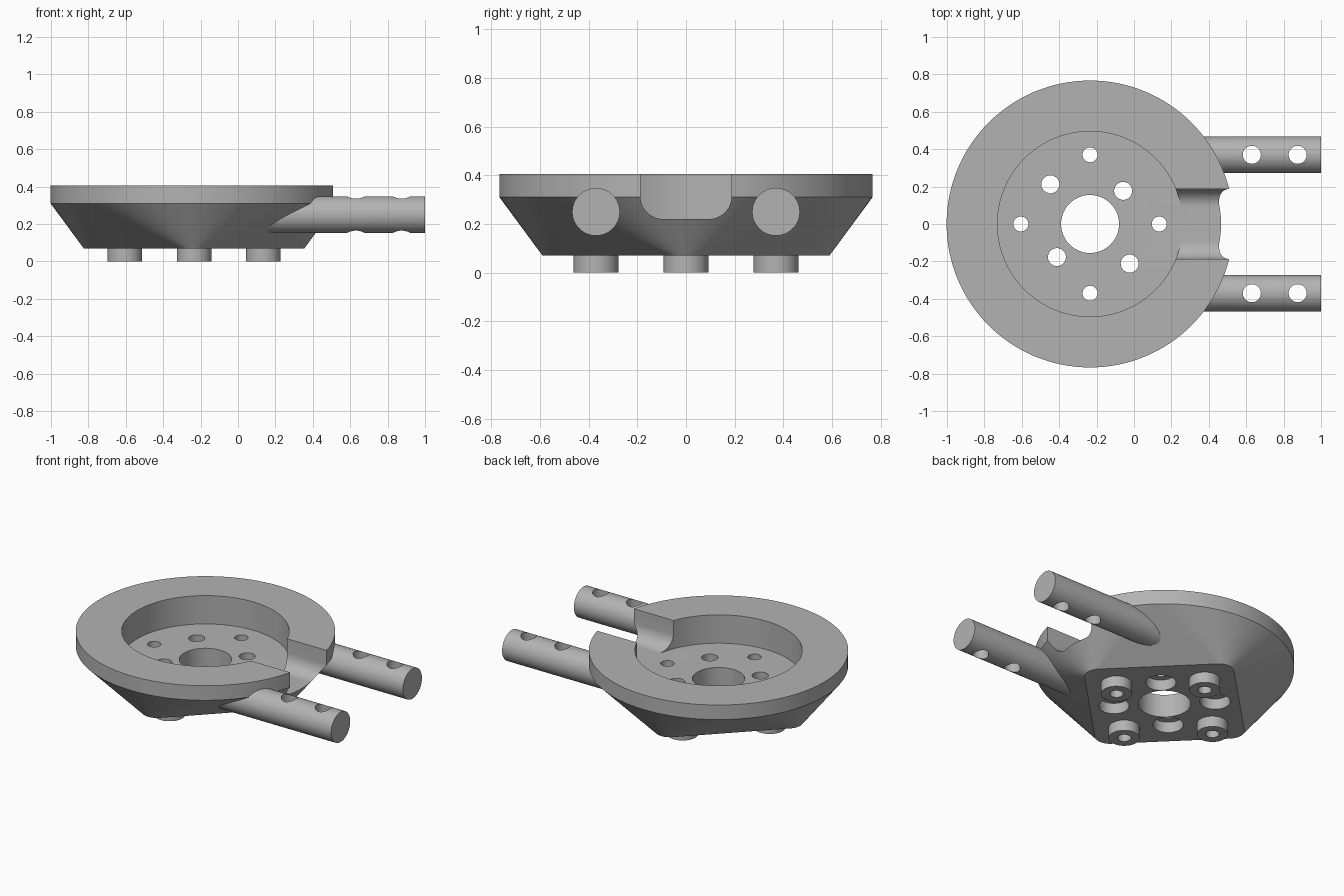
import bpy, bmesh, math
from mathutils import Matrix, Vector

if "Cube" in bpy.data.objects:
    bpy.data.objects.remove(bpy.data.objects["Cube"], do_unlink=True)

CX = -0.235          # centre of the round body
FLOOR, BASE, TOP = 0.22, 0.07, 0.405

grey = bpy.data.materials.new("light_grey")
grey.use_nodes = True
grey.diffuse_color = (0.45, 0.45, 0.45, 1)
grey.node_tree.nodes["Principled BSDF"].inputs["Base Color"].default_value = (0.45, 0.45, 0.45, 1)


def make_object(name, bm):
    bmesh.ops.recalc_face_normals(bm, faces=bm.faces)
    mesh = bpy.data.meshes.new(name)
    bm.to_mesh(mesh)
    bm.free()
    mesh.materials.append(grey)
    obj = bpy.data.objects.new(name, mesh)
    bpy.context.collection.objects.link(obj)
    return obj


def loft(name, rings):
    """Skin a stack of closed rings and cap both ends."""
    bm = bmesh.new()
    loops = [[bm.verts.new(p) for p in ring] for ring in rings]
    n = len(loops[0])
    for a, b in zip(loops, loops[1:]):
        for i in range(n):
            j = (i + 1) % n
            bm.faces.new((a[i], a[j], b[j], b[i]))
    bm.faces.new(loops[0])
    bm.faces.new(loops[-1])
    bmesh.ops.remove_doubles(bm, verts=bm.verts, dist=1e-5)
    return make_object(name, bm)


def cylinder(name, radius, start, end, segments=48):
    start, end = Vector(start), Vector(end)
    axis = end - start
    bm = bmesh.new()
    turn = axis.to_track_quat('Z', 'Y').to_matrix().to_4x4()
    bmesh.ops.create_cone(bm, cap_ends=True, segments=segments, radius1=radius, radius2=radius,
                          depth=axis.length, matrix=Matrix.Translation((start + end) / 2) @ turn)
    return make_object(name, bm)


def cut(target, cutters):
    """Subtract each cutter and discard it."""
    bpy.context.view_layer.objects.active = target
    for cutter in cutters:
        mod = target.modifiers.new("cut", 'BOOLEAN')
        mod.operation, mod.solver, mod.object = 'DIFFERENCE', 'EXACT', cutter
        bpy.ops.object.modifier_apply(modifier=mod.name)
        bpy.data.objects.remove(cutter, do_unlink=True)


def finish(obj):
    bpy.ops.object.select_all(action='DESELECT')
    obj.select_set(True)
    bpy.context.view_layer.objects.active = obj
    bpy.ops.object.shade_smooth_by_angle(angle=math.radians(30))


def ring(z, corner, radius, steps=32):
    """Four quarter arcs pushed out by corner: a circle, or a rounded diamond."""
    pts = []
    for q in range(4):
        mid = q * math.pi / 2
        for s in range(steps + 1):
            a = mid + (s / steps - 0.5) * math.pi / 2
            pts.append((CX + corner * math.cos(mid) + radius * math.cos(a),
                        corner * math.sin(mid) + radius * math.sin(a), z))
    return pts


def slot_section(x, half=0.188, r=0.095, steps=12):
    """U-shaped section with rounded lower corners."""
    pts = [(x, half, 0.6), (x, -half, 0.6)]
    for side in (-1, 1):
        for s in range(steps + 1):
            a = math.pi / 2 * (s / steps) + (math.pi if side < 0 else 1.5 * math.pi)
            pts.append((x, side * (half - r) + r * math.cos(a), FLOOR + r + r * math.sin(a)))
    return pts


# Body: round rim blending down to a rounded diamond base
body = loft("dish_body", [ring(BASE, 0.5, 0.09), ring(0.31, 0, 0.767), ring(TOP, 0, 0.767)])

# Cavity, side slot and central bore
cutters = [cylinder("cavity", 0.495, (CX, 0, FLOOR), (CX, 0, 0.6), 128),
           loft("slot", [slot_section(0.1), slot_section(0.8)]),
           cylinder("bore", 0.155, (CX, 0, -0.2), (CX, 0, 0.5), 64)]

# Diagonal screw holes, recessed from below
for sx, sy in ((1, 1), (-1, 1), (-1, -1), (1, -1)):
    d = 0.177 if sx == sy else 0.212
    x, y = CX + sx * d, sy * d
    cutters.append(cylinder("hole", 0.048, (x, y, -0.2), (x, y, 0.5)))
    cutters.append(cylinder("recess", 0.09, (x, y, -0.2), (x, y, BASE + 0.07)))

# Bosses under the diamond corners, with holes through boss and floor
for name, dx, dy in (("left", 1, 0), ("back", 0, 1), ("right", -1, 0), ("front", 0, -1)):
    x, y = CX + dx * 0.37, dy * 0.37
    low, high = (x, y, -0.2), (x, y, 0.5)
    cutters.append(cylinder("hole", 0.04, low, high))
    boss = cylinder(name + "_boss", 0.092, (x, y, 0), (x, y, BASE + 0.02))
    cut(boss, [cylinder("hole", 0.04, low, high)])
    finish(boss)

cut(body, cutters)
finish(body)

# Two rods with cross holes, trimmed clear of the cavity
for name, y in (("front_rod", -0.37), ("back_rod", 0.37)):
    rod = cylinder(name, 0.098, (-0.05, y, 0.25), (1, y, 0.25), 64)
    cut(rod, [cylinder("hole", 0.048, (x, y, 0), (x, y, 0.5)) for x in (0.63, 0.875)]
        + [cylinder("trim", 0.515, (CX, 0, 0), (CX, 0, 0.6), 128)])
    finish(rod)
